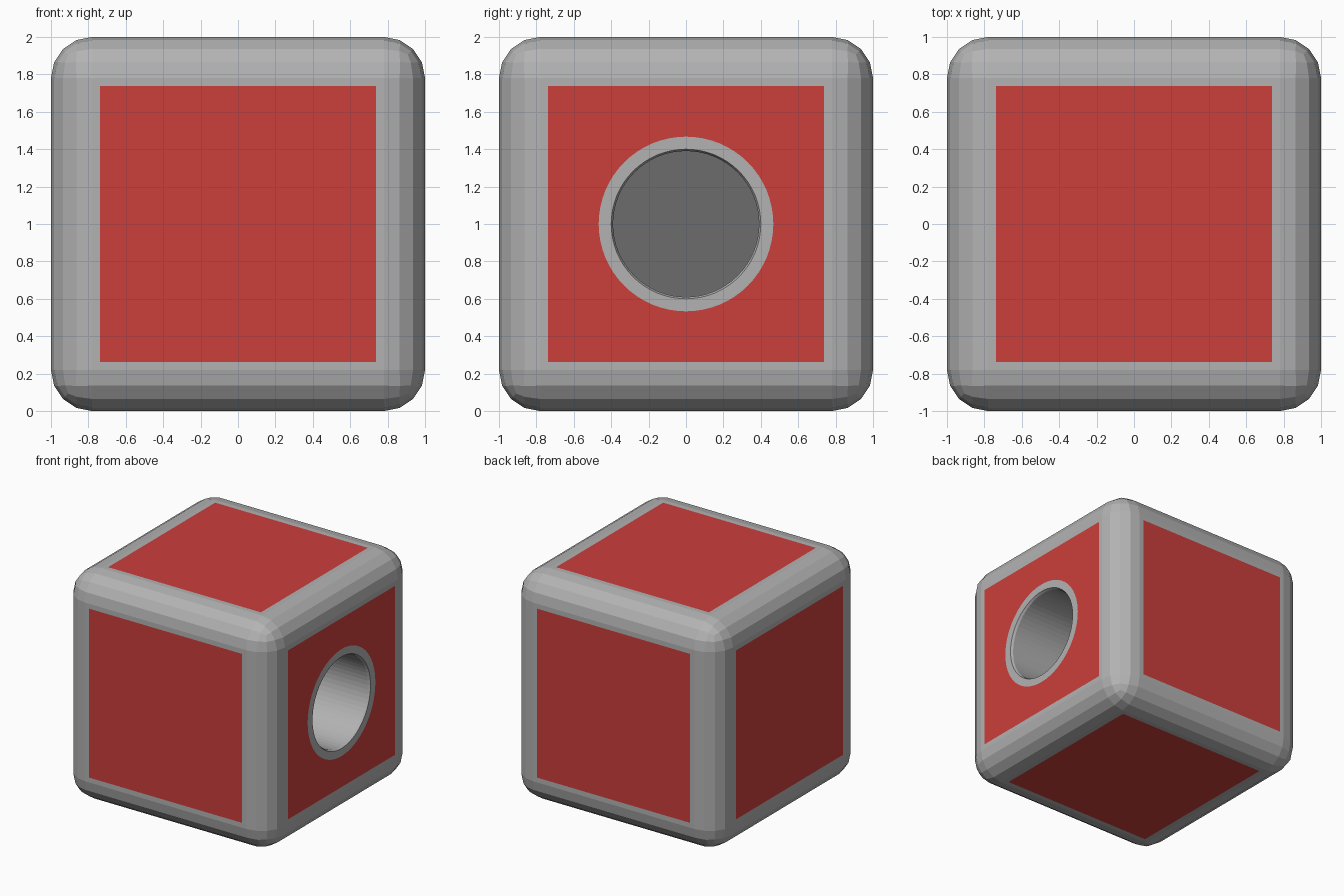
import bpy, bmesh
from math import cos, sin, pi

if "Cube" in bpy.data.objects:
    bpy.data.objects.remove(bpy.data.objects["Cube"])

SEG = 64
red = bpy.data.materials.new("panel_red")
red.diffuse_color = (0.6, 0.05, 0.045, 1)
red.use_nodes = True
red.node_tree.nodes["Principled BSDF"].inputs["Base Color"].default_value = red.diffuse_color
grey = bpy.data.materials.new("body_grey")
grey.diffuse_color = (0.45, 0.45, 0.45, 1)
grey.use_nodes = True
grey.node_tree.nodes["Principled BSDF"].inputs["Base Color"].default_value = grey.diffuse_color
dark = bpy.data.materials.new("hole_floor_grey")
dark.diffuse_color = (0.15, 0.15, 0.15, 1)
dark.use_nodes = True
dark.node_tree.nodes["Principled BSDF"].inputs["Base Color"].default_value = dark.diffuse_color

# Rounded body
bm = bmesh.new()
bmesh.ops.create_cube(bm, size=2)
bmesh.ops.translate(bm, verts=bm.verts, vec=(0, 0, 1))
bmesh.ops.bevel(bm, geom=bm.edges[:], offset=0.22, segments=4,
                profile=0.5, affect='EDGES')

# Flush red panels inset in the six flat sides
sides = [f for f in bm.faces if f.calc_area() > 1.5]
bmesh.ops.inset_individual(bm, faces=sides, thickness=0.06)
for f in sides:
    f.material_index = 1
right = max(sides, key=lambda f: f.calc_center_median().x)
border = list(right.edges)
bmesh.ops.delete(bm, geom=[right], context='FACES_ONLY')


def ring(x, r):
    vs = [bm.verts.new((x, r * cos(2 * pi * i / SEG), 1 + r * sin(2 * pi * i / SEG)))
          for i in range(SEG)]
    return vs


# Round hole: flat rim, narrow lip, deep wall and floor
rings = [ring(x, r) for x, r in ((1, 0.467), (1, 0.40), (0.98, 0.39), (0.0, 0.39))]
for a, b in zip(rings, rings[1:]):
    for i in range(SEG):
        j = (i + 1) % SEG
        bm.faces.new((a[i], a[j], b[j], b[i]))
floor = bm.faces.new(rings[-1])
floor.material_index = 2

# Red panel around the rim
outer = rings[0]
circle = [bm.edges.get((outer[i], outer[(i + 1) % SEG])) for i in range(SEG)]
filled = bmesh.ops.triangle_fill(bm, edges=border + circle, use_beauty=True)
for g in filled["geom"]:
    if isinstance(g, bmesh.types.BMFace):
        g.material_index = 1

bmesh.ops.recalc_face_normals(bm, faces=bm.faces)
mesh = bpy.data.meshes.new("rounded_box")
bm.to_mesh(mesh)
bm.free()
for m in (grey, red, dark):
    mesh.materials.append(m)
box = bpy.data.objects.new("rounded_box", mesh)
bpy.context.collection.objects.link(box)
